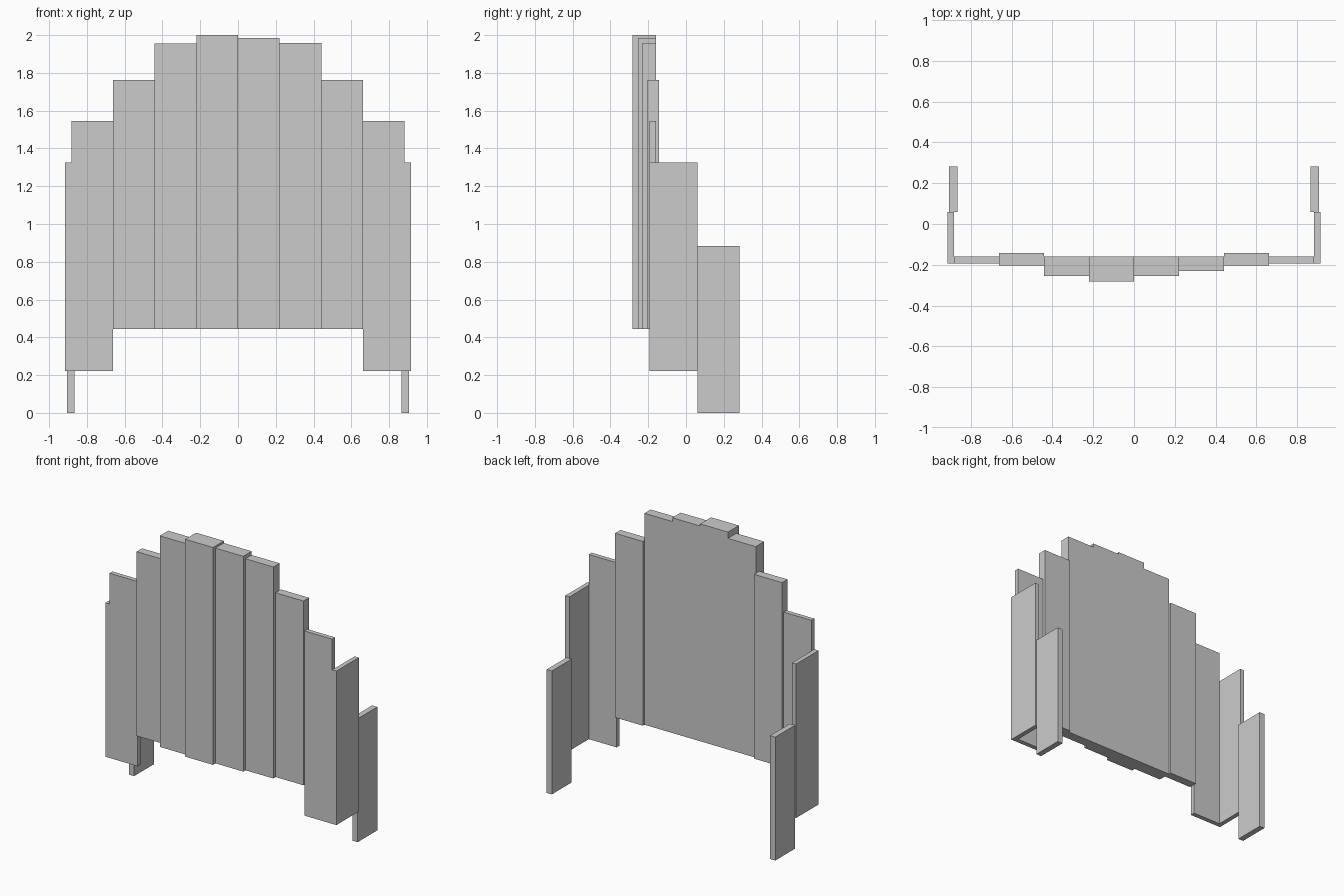
import bpy

if "Cube" in bpy.data.objects:
    bpy.data.objects.remove(bpy.data.objects["Cube"])


def box(name, x, y, z):
    """Flat-faced box from (min, max) ranges."""
    verts = [(a, b, c) for a in x for b in y for c in z]
    faces = [(0, 1, 3, 2), (4, 6, 7, 5), (0, 4, 5, 1),
             (2, 3, 7, 6), (0, 2, 6, 4), (1, 5, 7, 3)]
    mesh = bpy.data.meshes.new(name)
    mesh.from_pydata(verts, [], faces)
    obj = bpy.data.objects.new(name, mesh)
    bpy.context.collection.objects.link(obj)
    return obj


W = 0.2205  # plank width

# Front planks, left to right: front y, back y, bottom z, top z
planks = [
    (-0.193, -0.16, 0.222, 1.545),
    (-0.203, -0.142, 0.443, 1.763),
    (-0.255, -0.16, 0.443, 1.955),
    (-0.283, -0.16, 0.443, 2.0),
    (-0.255, -0.16, 0.443, 1.985),
    (-0.23, -0.16, 0.443, 1.958),
    (-0.203, -0.142, 0.443, 1.763),
    (-0.193, -0.16, 0.222, 1.545),
]
for i, (front, back, low, high) in enumerate(planks):
    x = (i - 4) * W
    box(f"front_plank_{i + 1}", (x, x + W), (front, back), (low, high))

# Side panels and the lower rear panels behind them
for side, s in (("left", -1), ("right", 1)):
    box(f"side_panel_{side}", sorted((s * 0.882, s * 0.915)),
        (-0.193, 0.06), (0.222, 1.325))
    box(f"rear_panel_{side}", sorted((s * 0.865, s * 0.906)),
        (0.06, 0.283), (0.0, 0.884))
